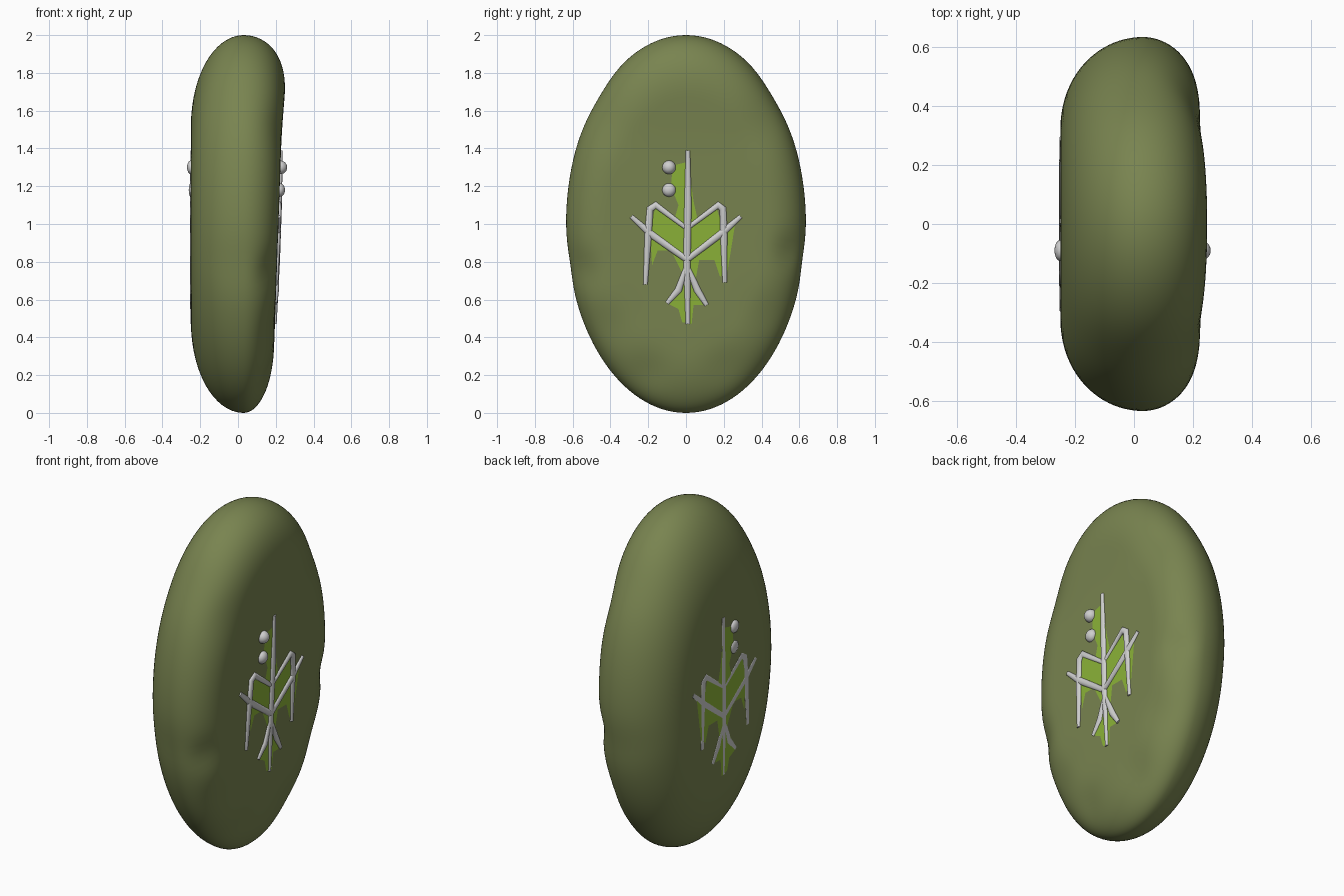
import bpy, bmesh, math
from math import sin, cos, pi, exp, sqrt

cube = bpy.data.objects.get("Cube")
if cube:
    bpy.data.objects.remove(cube)


def material(name, rgb):
    m = bpy.data.materials.new(name)
    m.use_nodes = True
    m.diffuse_color = (*rgb, 1)
    bsdf = m.node_tree.nodes["Principled BSDF"]
    bsdf.inputs["Base Color"].default_value = (*rgb, 1)
    bsdf.inputs["Roughness"].default_value = 0.8
    return m


OLIVE = material("olive stone", (0.19, 0.23, 0.08))
LIME = material("lime inlay", (0.26, 0.45, 0.04))
PALE = material("pale grey strokes", (0.62, 0.62, 0.62))

HALF_WIDTH = 0.635
SLOPE = 0.035
FRONT_X, BACK_X, RIM_X = 0.214, -0.25, 0.03

# Hollows worn into the tilted side: y, z, radius, depth
DENTS = [(0.58, 0.85, 0.09, 0.05), (-0.58, 0.75, 0.1, 0.05),
         (-0.2, 0.2, 0.11, 0.025), (0.22, 0.22, 0.12, 0.025),
         (0.46, 1.55, 0.15, 0.025), (-0.46, 1.55, 0.15, 0.02),
         (-0.42, 0.45, 0.12, 0.02), (0.45, 0.5, 0.12, 0.02)]


def finish(name, bm, mat, smooth=True):
    mesh = bpy.data.meshes.new(name)
    bm.to_mesh(mesh)
    bm.free()
    mesh.materials.append(mat)
    ob = bpy.data.objects.new(name, mesh)
    bpy.context.collection.objects.link(ob)
    for p in mesh.polygons:
        p.use_smooth = smooth
    return ob


def dome(s, start):
    """Flat out to start, then rounded down to the rim."""
    q = max(0, (s - start) / (1 - start))
    return sqrt(max(0, 1 - q ** 2.1))


def stone_point(u, a):
    """u runs from the flat face (-pi/2) over the rim (0) to the tilted face."""
    s = cos(u)
    y, t = HALF_WIDTH * s * cos(a), s * sin(a)
    if u < 0:
        x = RIM_X + (BACK_X - RIM_X) * dome(s, 0.5)
    else:
        face = FRONT_X + SLOPE * t + 0.09 * max(0, t - 0.35) ** 2
        x = RIM_X + (face - RIM_X) * dome(s, 0.66)
        for dy, dz, r, depth in DENTS:
            d2 = (y - dy) ** 2 + (t + 1 - dz) ** 2
            x -= depth * exp(-d2 / (r * r)) * sin(u)
    # slight chipping of the outline
    chip = 0.0
    for angle, width, depth in ((-0.2, 0.12, 0.012), (pi + 0.22, 0.13, 0.012),
                                (0.75, 0.2, 0.012), (pi - 0.75, 0.2, 0.012)):
        d = (a - angle + pi) % (2 * pi) - pi
        chip += depth * exp(-(d / width) ** 2)
    k = 1 - chip * s ** 6
    return (x, y * k, 1 + t * k)


# Stone body
SEG, RINGS = 128, 64
bm = bmesh.new()
rings = []
for i in range(1, RINGS):
    u = -pi / 2 + pi * i / RINGS
    rings.append([bm.verts.new(stone_point(u, 2 * pi * j / SEG)) for j in range(SEG)])
for r0, r1 in zip(rings, rings[1:]):
    for j in range(SEG):
        k = (j + 1) % SEG
        bm.faces.new((r0[j], r0[k], r1[k], r1[j]))
for ring, u in ((rings[0], -pi / 2), (rings[-1], pi / 2)):
    pole = bm.verts.new(stone_point(u, 0))
    for j in range(SEG):
        bm.faces.new((pole, ring[j], ring[(j + 1) % SEG]))
bmesh.ops.recalc_face_normals(bm, faces=bm.faces[:])
finish("stone_body", bm, OLIVE)

# Emblem layout as (y, z) points
STROKES = [
    [(0.01, 1.39), (0.01, 1.1), (0.005, 0.8), (0.01, 0.47)],
    [(-0.29, 1.04), (-0.19, 0.95), (0.005, 0.81), (0.2, 0.96), (0.29, 1.04)],
    [(0, 0.77), (-0.04, 0.65), (-0.1, 0.58)],
    [(0.01, 0.77), (0.06, 0.65), (0.11, 0.57)],
    [(0, 0.98), (-0.16, 1.1), (-0.19, 1.08), (-0.2, 0.95), (-0.215, 0.68)],
    [(0.01, 0.98), (0.17, 1.1), (0.195, 1.08), (0.2, 0.95), (0.205, 0.69)],
]
INLAYS = [
    [(-0.07, 1.31), (0.01, 1.33), (0.04, 1.12), (0.06, 1.03), (0, 0.98),
     (-0.06, 1.03), (-0.04, 1.1), (-0.08, 1.2)],
    [(0, 0.99), (0.16, 1.09), (0.2, 0.96), (0, 0.82)],
    [(0, 0.99), (-0.16, 1.09), (-0.2, 0.96), (0, 0.82)],
    [(0, 0.82), (-0.19, 0.96), (-0.18, 0.78), (-0.15, 0.86), (-0.08, 0.86),
     (-0.04, 0.78), (0, 0.7)],
    [(0, 0.82), (0.19, 0.96), (0.26, 1.0), (0.22, 0.75), (0.18, 0.72),
     (0.15, 0.81), (0.07, 0.81), (0.05, 0.7), (0, 0.7)],
    [(0, 0.76), (0.09, 0.57), (0.04, 0.57), (0.03, 0.47), (-0.02, 0.48),
     (-0.04, 0.55), (-0.1, 0.58)],
]


def place(ob, side, flat=1.0):
    ob.location = (FRONT_X if side > 0 else BACK_X, 0, 1)
    ob.rotation_euler.y = math.atan(SLOPE) if side > 0 else 0
    ob.scale.x = flat


def build_strokes(name, side, flat):
    cu = bpy.data.curves.new(name, 'CURVE')
    cu.dimensions = '3D'
    cu.bevel_depth = 0.02
    cu.bevel_resolution = 3
    cu.use_fill_caps = True
    for path in STROKES:
        sp = cu.splines.new('POLY')
        sp.points.add(len(path) - 1)
        for p, (y, z) in zip(sp.points, path):
            p.co = (0, y, z - 1, 1)
            p.radius = 1
        sp.points[0].radius = sp.points[-1].radius = 0.6
        sp.use_smooth = True
    cu.materials.append(PALE)
    ob = bpy.data.objects.new(name, cu)
    bpy.context.collection.objects.link(ob)
    place(ob, side, flat)
    bpy.ops.object.select_all(action='DESELECT')
    ob.select_set(True)
    bpy.context.view_layer.objects.active = ob
    bpy.ops.object.convert(target='MESH')


def build_inlay(name, side):
    bm = bmesh.new()
    for outline in INLAYS:
        f = bm.faces.new([bm.verts.new((side * 0.002, y, z - 1)) for y, z in outline])
        f.normal_update()
        if f.normal.x * side < 0:
            f.normal_flip()
    bmesh.ops.triangulate(bm, faces=bm.faces[:])
    place(finish(name, bm, LIME, smooth=False), side)


def build_dots(name, side, depths):
    bm = bmesh.new()
    for z, depth in zip((1.3, 1.18), depths):
        new = bmesh.ops.create_uvsphere(bm, u_segments=20, v_segments=12, radius=0.036)
        for v in new["verts"]:
            v.co.x *= depth
            v.co.y -= 0.09
            v.co.z += z - 1
    place(finish(name, bm, PALE), side)


# Emblem raised on the tilted face, nearly flush on the flat face
for label, side, flat, depths in (("raised", 1, 0.75, (1.0, 0.8)),
                                  ("flush", -1, 0.2, (0.55, 0.3))):
    build_strokes(label + "_strokes", side, flat)
    build_inlay(label + "_inlay", side)
    build_dots(label + "_dots", side, depths)
